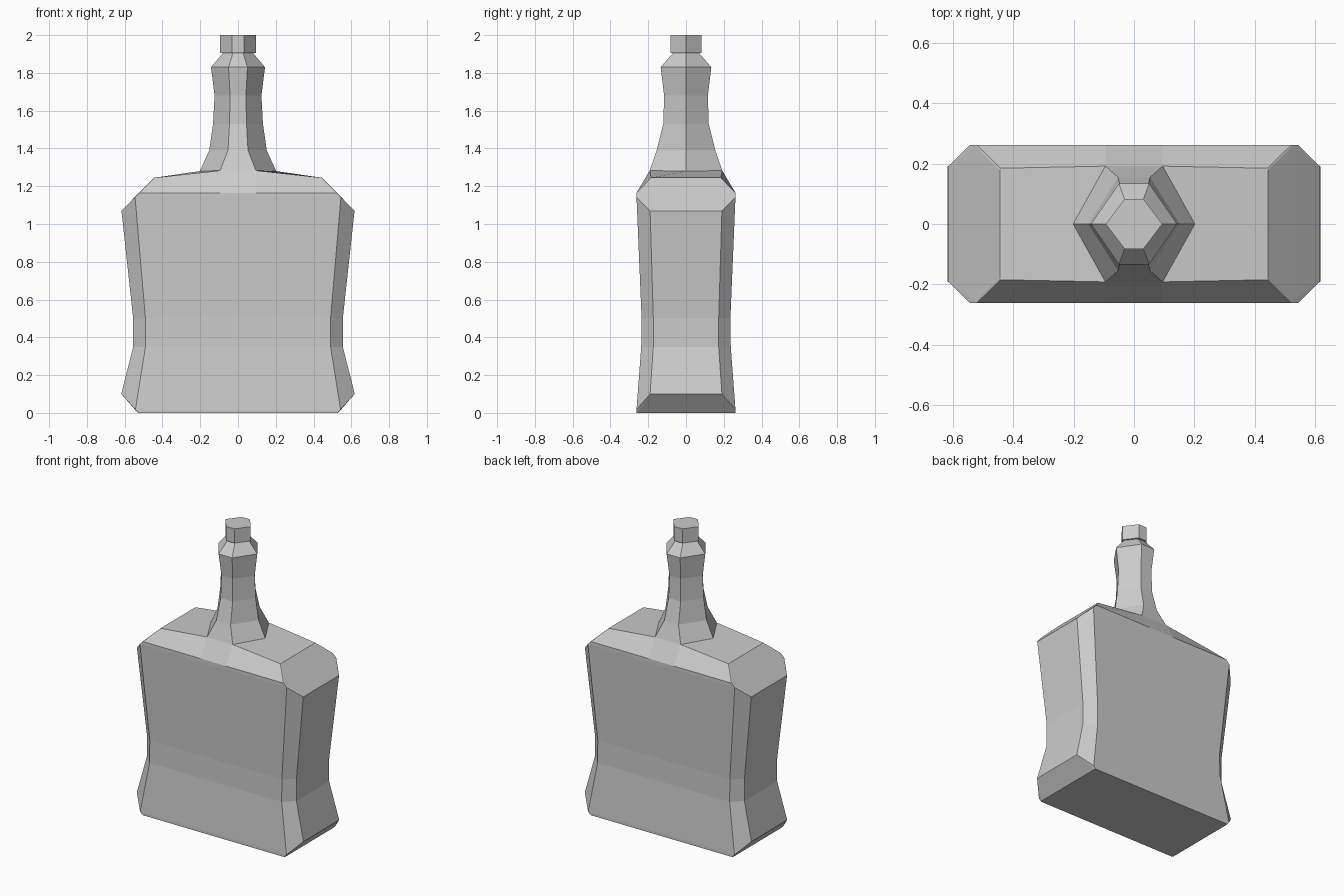
import bpy, bmesh

if "Cube" in bpy.data.objects:
    bpy.data.objects.remove(bpy.data.objects["Cube"])

MID = 0.095  # half width of the neck strip on front and back


def bridge(bm, a, b):
    n = len(a)
    for i in range(n):
        j = (i + 1) % n
        bm.faces.new((a[i], a[j], b[j], b[i]))


def body_ring(bm, side, corner, mid_y, mid_z):
    quad = [side, corner, (MID, mid_y, mid_z)]
    verts = []
    for sx, sy, order in ((1, 1, 1), (-1, 1, -1), (-1, -1, 1), (1, -1, -1)):
        verts += [bm.verts.new((sx * x, sy * y, z)) for x, y, z in quad[::order]]
    return verts


def hex_ring(bm, rx, hx, hy, z):
    pts = [(rx, 0), (hx, hy), (-hx, hy), (-rx, 0), (-hx, -hy), (hx, -hy)]
    return [bm.verts.new((x, y, z)) for x, y in pts]


def finish(bm, name):
    bmesh.ops.recalc_face_normals(bm, faces=bm.faces[:])
    mesh = bpy.data.meshes.new(name)
    bm.to_mesh(mesh)
    bm.free()
    obj = bpy.data.objects.new(name, mesh)
    bpy.context.collection.objects.link(obj)
    return obj


# Bottle body: side and corner point of each chamfered ring, then mid y and z
bm = bmesh.new()
levels = [
    ((0.53, 0.255, 0.0), (0.525, 0.262, 0.0), 0.262, 0.0),
    ((0.618, 0.19, 0.10), (0.543, 0.262, 0.018), 0.262, 0.018),
    ((0.555, 0.173, 0.35), (0.49, 0.237, 0.35), 0.237, 0.35),
    ((0.555, 0.173, 0.50), (0.49, 0.235, 0.50), 0.235, 0.50),
    ((0.617, 0.19, 1.07), (0.545, 0.262, 1.142), 0.262, 1.142),
    ((0.524, 0.257, 1.165), (0.521, 0.262, 1.165), 0.262, 1.165),
    ((0.445, 0.18, 1.245), (0.443, 0.185, 1.245), 0.192, 1.283),
]
rings = [body_ring(bm, *lv) for lv in levels]
for a, b in zip(rings, rings[1:]):
    bridge(bm, a, b)
bm.faces.new(rings[0][::-1])

# Shoulder tops meeting the pointed sides of the neck
top = rings[-1]
right = bm.verts.new((0.202, 0, 1.28))
left = bm.verts.new((-0.202, 0, 1.28))
bm.faces.new(top[9:] + top[:3] + [right])
bm.faces.new(top[3:9] + [left])

# Six-sided neck
prev = [right, top[2], top[3], left, top[8], top[9]]
for spec in [(0.152, 0.053, 0.155, 1.39), (0.132, 0.045, 0.12, 1.53),
             (0.124, 0.042, 0.116, 1.68), (0.143, 0.05, 0.134, 1.83),
             (0.08, 0.027, 0.07, 1.905)]:
    ring = hex_ring(bm, *spec)
    bridge(bm, prev, ring)
    prev = ring
bm.faces.new(prev)
finish(bm, "bottle_body")

# Stopper
bm = bmesh.new()
low = hex_ring(bm, 0.094, 0.031, 0.083, 1.904)
high = hex_ring(bm, 0.094, 0.031, 0.083, 2.0)
bridge(bm, low, high)
bm.faces.new(low[::-1])
bm.faces.new(high)
finish(bm, "stopper")
